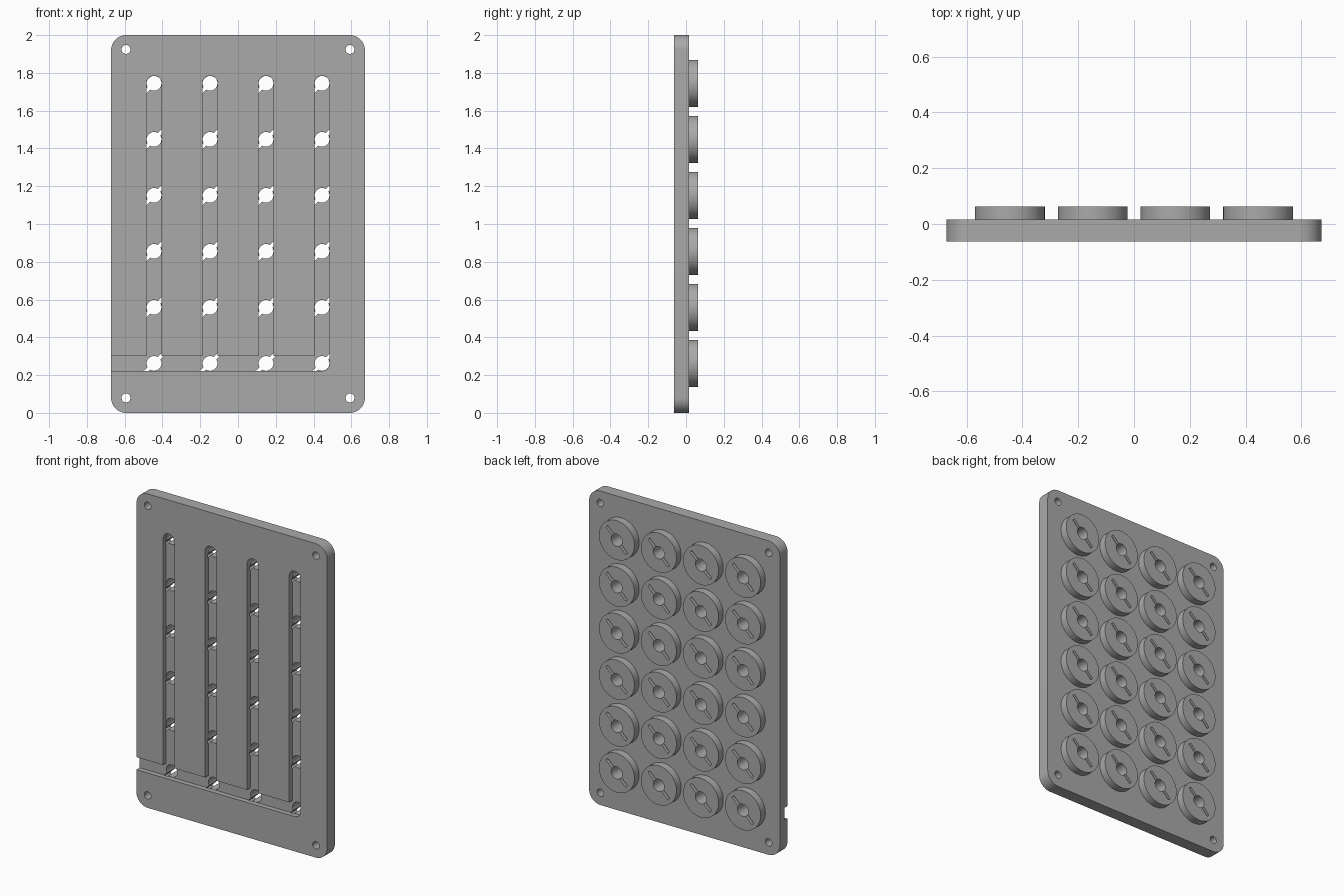
import bpy, bmesh, math

if "Cube" in bpy.data.objects:
    bpy.data.objects.remove(bpy.data.objects["Cube"])

FRONT, BACK, DISC_BACK = -0.0625, 0.0155, 0.0625
FLOOR = FRONT + 0.032          # channel floor
HOLE_R, CHANNEL_R = 0.039, 0.04
COLUMNS = [0.2965 * (i - 1.5) for i in range(4)]
ROWS = [0.262 + 0.2965 * i for i in range(6)]
GRID = [(x, z) for x in COLUMNS for z in ROWS]

grey = bpy.data.materials.new("Plain grey")
grey.use_nodes = True
grey.diffuse_color = (0.4, 0.4, 0.4, 1)
grey.node_tree.nodes["Principled BSDF"].inputs["Base Color"].default_value = (0.4, 0.4, 0.4, 1)


def circle(cx, cz, r, n=48):
    return [(cx + r * math.cos(math.tau * i / n), cz + r * math.sin(math.tau * i / n))
            for i in range(n)]


def rounded_rect(x0, x1, z0, z1, r, n=12):
    """Outline with quarter-circle corners; becomes a stadium when r is half the width."""
    corners = [(x1 - r, z1 - r), (x0 + r, z1 - r), (x0 + r, z0 + r), (x1 - r, z0 + r)]
    pts = []
    for k, (cx, cz) in enumerate(corners):
        for i in range(n + 1):
            a = (k + i / n) * math.pi / 2
            p = (cx + r * math.cos(a), cz + r * math.sin(a))
            if not pts or math.dist(p, pts[-1]) > 1e-5:
                pts.append(p)
    if math.dist(pts[0], pts[-1]) < 1e-5:
        pts.pop()
    return pts


def slit(cx, cz, half_length=0.098, half_width=0.009):
    """Thin rectangle on the diagonal."""
    c = math.sqrt(0.5)
    return [(cx + c * (u * half_length - v * half_width), cz + c * (u * half_length + v * half_width))
            for u, v in ((-1, -1), (1, -1), (1, 1), (-1, 1))]


def prisms(name, outlines, y0, y1):
    bm = bmesh.new()
    for pts in outlines:
        face = bm.faces.new([bm.verts.new((x, y0, z)) for x, z in pts])
        out = bmesh.ops.extrude_face_region(bm, geom=[face])
        verts = [g for g in out["geom"] if isinstance(g, bmesh.types.BMVert)]
        bmesh.ops.translate(bm, verts=verts, vec=(0, y1 - y0, 0))
    bmesh.ops.recalc_face_normals(bm, faces=bm.faces)
    mesh = bpy.data.meshes.new(name)
    bm.to_mesh(mesh)
    bm.free()
    mesh.materials.append(grey)
    obj = bpy.data.objects.new(name, mesh)
    bpy.context.collection.objects.link(obj)
    return obj


def combine(target, tool, operation):
    mod = target.modifiers.new(operation, "BOOLEAN")
    mod.operation, mod.solver, mod.object = operation, "EXACT", tool
    bpy.ops.object.select_all(action="DESELECT")
    target.select_set(True)
    bpy.context.view_layer.objects.active = target
    bpy.ops.object.modifier_apply(modifier=mod.name)
    bpy.data.objects.remove(tool)


# Plate with raised round bosses on the back
plate = prisms("mounting_plate", [rounded_rect(-0.672, 0.672, 0, 2, 0.08)], FRONT, BACK)
bosses = prisms("bosses", [circle(x, z, 0.125, 64) for x, z in GRID], BACK - 0.005, DISC_BACK)
combine(plate, bosses, "UNION")

# Front channels: four vertical, joined by one that exits at the right edge
vertical = [rounded_rect(x - CHANNEL_R, x + CHANNEL_R, ROWS[0] - CHANNEL_R,
                         ROWS[-1] + CHANNEL_R, CHANNEL_R) for x in COLUMNS]
combine(plate, prisms("vertical_channels", vertical, FRONT - 0.05, FLOOR), "DIFFERENCE")
cross = rounded_rect(-0.8, COLUMNS[-1] + CHANNEL_R, ROWS[0] - CHANNEL_R,
                     ROWS[0] + CHANNEL_R, CHANNEL_R)
combine(plate, prisms("cross_channel", [cross], FRONT - 0.05, FLOOR), "DIFFERENCE")

# Through holes in bosses and corners
holes = [circle(x, z, HOLE_R) for x, z in GRID]
holes += [circle(x, z, 0.0235, 32) for x in (-0.593, 0.593) for z in (0.079, 1.924)]
combine(plate, prisms("holes", holes, -0.2, 0.2), "DIFFERENCE")

# Diagonal slits through the bosses down to the channels
slits = prisms("slits", [slit(x, z) for x, z in GRID], FLOOR - 0.002, 0.2)
combine(plate, slits, "DIFFERENCE")

bpy.ops.object.shade_smooth_by_angle(angle=math.radians(30))
